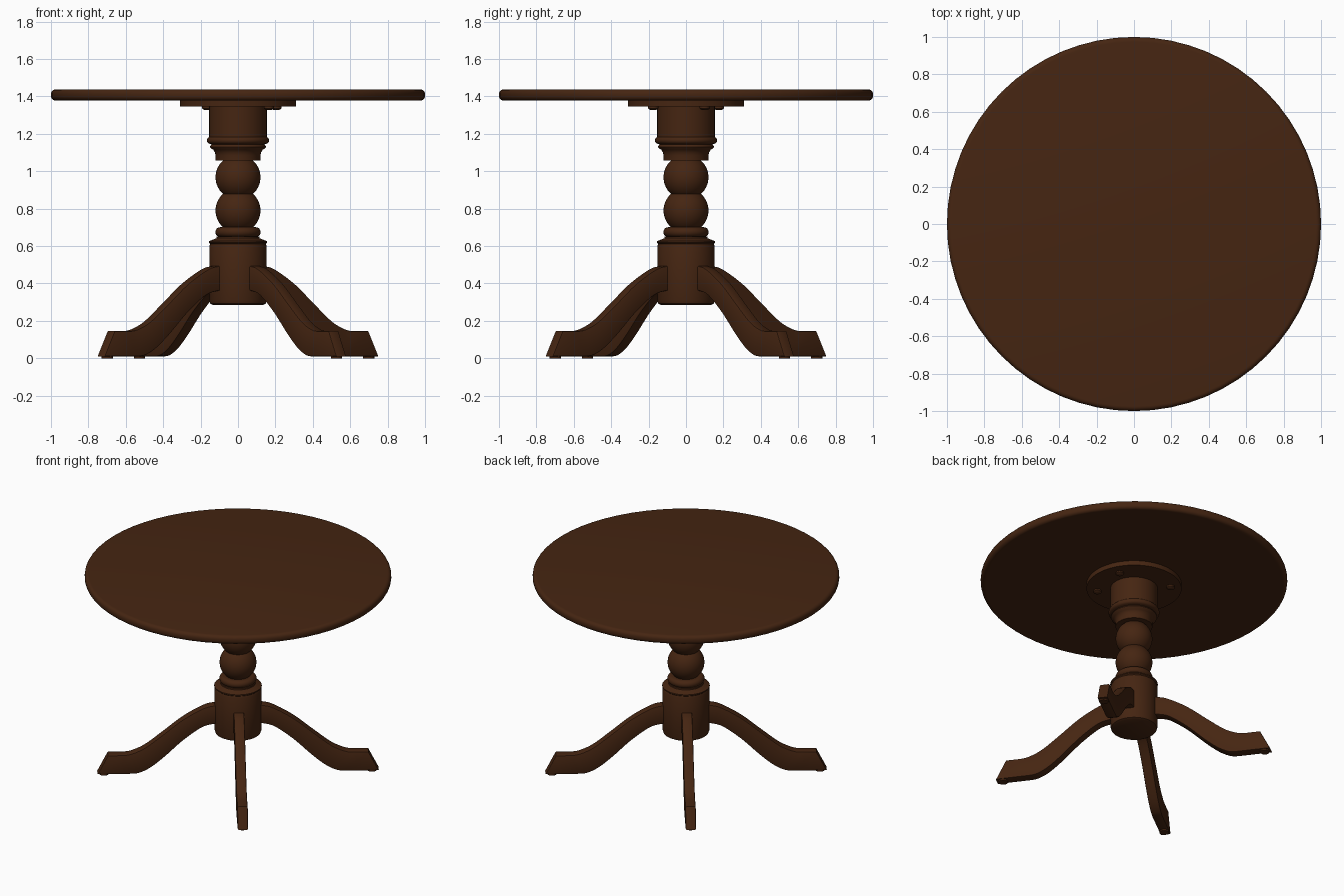
import bpy, bmesh, math
from mathutils import Matrix, Vector

if "Cube" in bpy.data.objects:
    bpy.data.objects.remove(bpy.data.objects["Cube"])

wood = bpy.data.materials.new("dark brown wood")
wood.diffuse_color = (0.06, 0.0185, 0.0058, 1)
wood.use_nodes = True
wood.node_tree.nodes["Principled BSDF"].inputs["Base Color"].default_value = wood.diffuse_color


def finish(name, bm, angle=35):
    bmesh.ops.remove_doubles(bm, verts=bm.verts, dist=1e-5)
    bmesh.ops.recalc_face_normals(bm, faces=bm.faces)
    me = bpy.data.meshes.new(name)
    bm.to_mesh(me)
    bm.free()
    me.materials.append(wood)
    ob = bpy.data.objects.new(name, me)
    bpy.context.collection.objects.link(ob)
    bpy.ops.object.select_all(action='DESELECT')
    ob.select_set(True)
    bpy.context.view_layer.objects.active = ob
    bpy.ops.object.shade_smooth_by_angle(angle=math.radians(angle))
    return ob


def lathe(name, profile, sides=64, centre=(0, 0)):
    """Turn a closed (radius, z) profile about a vertical axis."""
    bm = bmesh.new()
    pts = [(0, profile[0][1])] + profile + [(0, profile[-1][1])]
    vs = [bm.verts.new((r, 0, z)) for r, z in pts]
    es = [bm.edges.new(p) for p in zip(vs, vs[1:])]
    bmesh.ops.spin(bm, geom=vs + es, cent=(0, 0, 0), axis=(0, 0, 1),
                   angle=math.tau, steps=sides, use_duplicate=False)
    bmesh.ops.translate(bm, verts=bm.verts, vec=(*centre, 0))
    return finish(name, bm)


def arc(r0, z0, radius, a0, a1, n):
    """Profile arc centred at (r0, z0), angles in degrees."""
    return [(r0 + radius * math.cos(math.radians(a0 + (a1 - a0) * i / n)),
             z0 + radius * math.sin(math.radians(a0 + (a1 - a0) * i / n)))
            for i in range(n + 1)]


# Round top with rounded rim, and the mounting plate below it
lathe("table_top", [(0.965, 1.378)] + arc(0.975, 1.403, 0.025, -90, 0, 5)
      + arc(0.975, 1.413, 0.025, 0, 90, 5))
lathe("mounting_plate", [(0.31, 1.345), (0.31, 1.38)])

# Screw heads under the plate
for i, p in enumerate([(0.165, -0.175), (-0.165, 0.175), (0.205, 0.10)]):
    lathe(f"plate_screw_{i + 1}", [(0.015, 1.327), (0.027, 1.335), (0.027, 1.347)], 16, p)

# Turned column: lower drum, rings, two balls, collar and upper drum
lathe("lower_drum", [(0.135, 0.285), (0.148, 0.292), (0.153, 0.308), (0.153, 0.60),
                     (0.148, 0.612), (0.155, 0.618), (0.155, 0.626), (0.13, 0.636),
                     (0.115, 0.642), (0.115, 0.652)])
lathe("neck_ring", [(0.10, 0.648)] + arc(0.095, 0.675, 0.026, -90, 90, 10))
for name, z in (("lower_ball", 0.79), ("upper_ball", 0.968)):
    lathe(name, arc(0, z, 0.12, -85, 85, 24))
lathe("collar", [(0.12, 1.058), (0.12, 1.085), (0.123, 1.10), (0.132, 1.115), (0.147, 1.124),
                 (0.150, 1.130), (0.147, 1.138), (0.140, 1.143)]
      + arc(0.147, 1.165, 0.019, -80, 80, 8) + [(0.14, 1.19)])
lathe("upper_drum", [(0.154, 1.18), (0.154, 1.346)])


def smooth_curve(pts, n=5):
    """Catmull-Rom curve through the given points."""
    q = [Vector(p) for p in [pts[0]] + pts + [pts[-1]]]
    out = []
    for a, b, c, d in zip(q, q[1:], q[2:], q[3:]):
        for i in range(n):
            t = i / n
            out.append(0.5 * (2 * b + (c - a) * t + (2 * a - 5 * b + 4 * c - d) * t * t
                              + (3 * b - a - 3 * c + d) * t ** 3))
    return out + [q[-1]]


# Four S-shaped legs: (distance from axis, z) outlines swept to a flat plank
upper = smooth_curve([(0.10, 0.497), (0.16, 0.492), (0.23, 0.472), (0.36, 0.395), (0.495, 0.285),
                      (0.61, 0.195), (0.70, 0.153), (0.76, 0.145)])
lower = smooth_curve([(0.10, 0.365), (0.16, 0.36), (0.24, 0.335), (0.36, 0.245), (0.48, 0.13),
                      (0.57, 0.055), (0.64, 0.018), (0.69, 0.01)])
upper.append(Vector((0.85, 0.145)))
lower.append(Vector((0.918, 0.01)))
half = 0.034
for k, name in enumerate(("back_right", "back_left", "front_left", "front_right")):
    turn = math.radians(37 + 90 * k)
    bm = bmesh.new()
    rings = [[bm.verts.new((p.x, y, p.y)) for p, y in
              ((u, -half), (u, half), (l, half), (l, -half))] for u, l in zip(upper, lower)]
    for a, b in zip(rings, rings[1:]):
        for i in range(4):
            bm.faces.new((a[i], a[(i + 1) % 4], b[(i + 1) % 4], b[i]))
    bm.faces.new(rings[0])
    bm.faces.new(rings[-1])
    bmesh.ops.recalc_face_normals(bm, faces=bm.faces)
    edges = [e for e in bm.edges if abs(e.verts[0].co.y - e.verts[1].co.y) < 1e-6
             and e.calc_face_angle(0) > 1.2]
    bmesh.ops.bevel(bm, geom=edges, offset=0.007, segments=2, profile=0.5, affect='EDGES')
    bmesh.ops.rotate(bm, verts=bm.verts, matrix=Matrix.Rotation(turn, 3, 'Z'))
    finish(name + "_leg", bm)
    # Glide pad under the foot
    lathe(name + "_glide", [(0.03, 0), (0.03, 0.013)], 20,
          (0.875 * math.cos(turn), 0.875 * math.sin(turn)))
